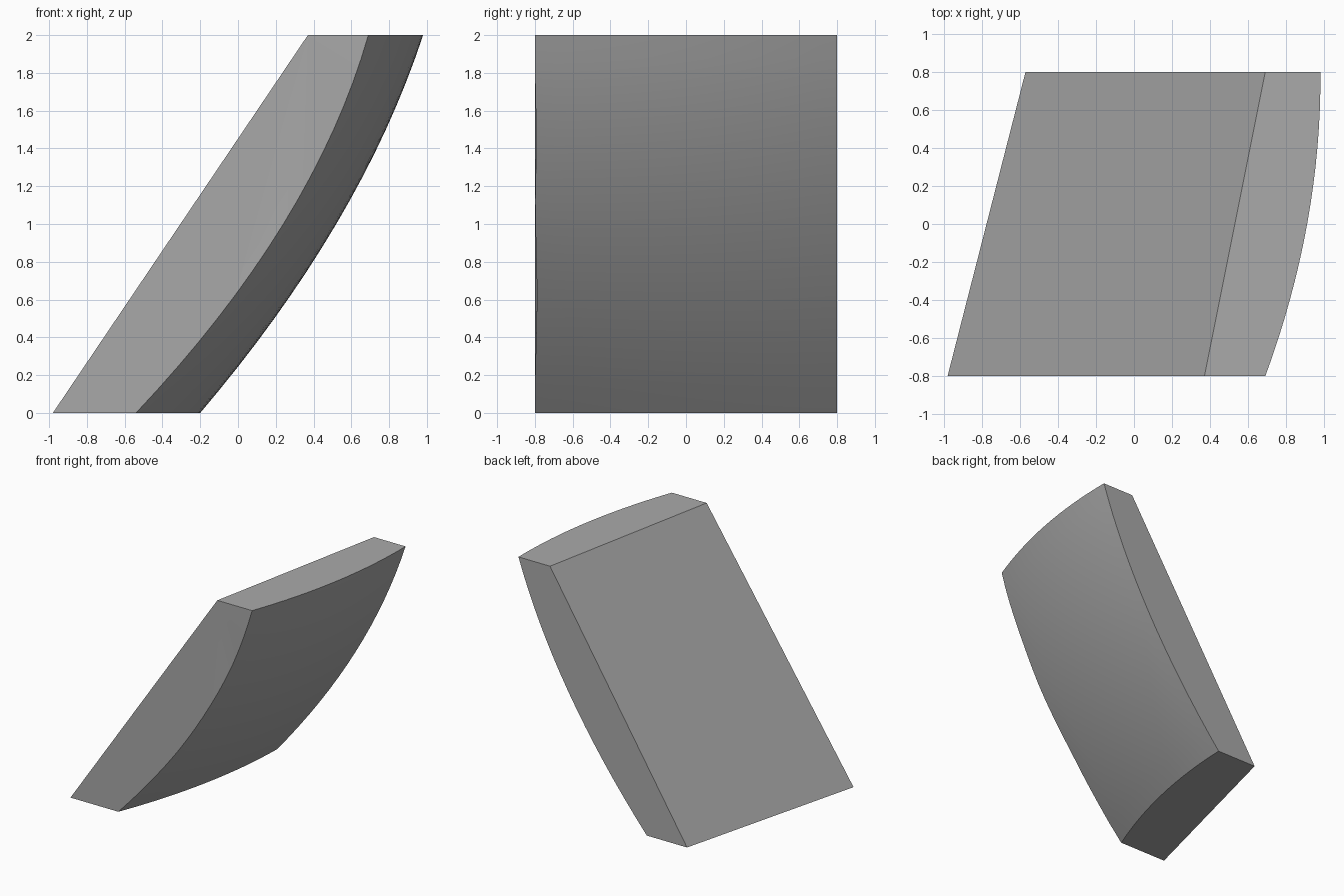
import bpy, bmesh, math
from mathutils import Vector

if "Cube" in bpy.data.objects:
    bpy.data.objects.remove(bpy.data.objects["Cube"], do_unlink=True)

HALF_DEPTH, HEIGHT, STEPS = 0.8, 2.0, 16
FOLD = 5  # curve step where the front face is creased

grey = bpy.data.materials.new("grey")
grey.use_nodes = True
colour = (0.4, 0.4, 0.4, 1)
grey.diffuse_color = colour
grey.node_tree.nodes["Principled BSDF"].inputs["Base Color"].default_value = colour


def lerp(a, b, t):
    return a + (b - a) * t


def arch(t):
    return 4 * t * (1 - t)


def outer_point(s, t):
    """Bulging side: s runs front to back, t bottom to top."""
    x = lerp(lerp(-0.54, 0.69, t), lerp(-0.2, 0.98, t), s)
    x += lerp(0.165, 0.13, s) * arch(t) + 0.075 * arch(s)
    y = lerp(-HALF_DEPTH, HALF_DEPTH, s)
    if s == 0:  # shallow dents along the front edge
        y += 0.012 * max(0, 1 - abs(t - 0.31) / 0.25)
        y += 0.008 * max(0, 1 - abs(t - 0.72) / 0.2)
    return Vector((x, y, t * HEIGHT))


bm = bmesh.new()

# Bulging side
grid = [[bm.verts.new(outer_point(i / STEPS, j / STEPS)) for j in range(STEPS + 1)]
        for i in range(STEPS + 1)]
for a, b in zip(grid, grid[1:]):
    for j in range(STEPS):
        bm.faces.new((a[j], b[j], b[j + 1], a[j + 1]))

# Flat sloping side
front_low, back_low, back_high, front_high = flat = [
    bm.verts.new(p) for p in ((-0.98, -HALF_DEPTH, 0), (-0.57, HALF_DEPTH, 0),
                              (0.69, HALF_DEPTH, HEIGHT), (0.37, -HALF_DEPTH, HEIGHT))]
bm.faces.new(flat)

# Bottom, top and back ends
bm.faces.new([front_low, back_low] + [row[0] for row in reversed(grid)])
bm.faces.new([back_high, front_high] + [row[-1] for row in grid])
bm.faces.new([back_high, back_low] + grid[-1])

# Front end: lower panel and a fan from the top corner
edge = grid[0]
lower = bm.faces.new([front_high, front_low] + edge[:FOLD + 1])
for j in range(FOLD, STEPS):
    bm.faces.new((front_high, edge[j], edge[j + 1]))

bmesh.ops.recalc_face_normals(bm, faces=bm.faces)
bm.faces.index_update()
lower_index = lower.index
mesh = bpy.data.meshes.new("curved_block")
bm.to_mesh(mesh)
bm.free()
mesh.materials.append(grey)

block = bpy.data.objects.new("curved_block", mesh)
bpy.context.collection.objects.link(block)
bpy.ops.object.select_all(action='DESELECT')
block.select_set(True)
bpy.context.view_layer.objects.active = block
bpy.ops.object.shade_smooth_by_angle(angle=math.radians(25))
mesh.polygons[lower_index].use_smooth = False
